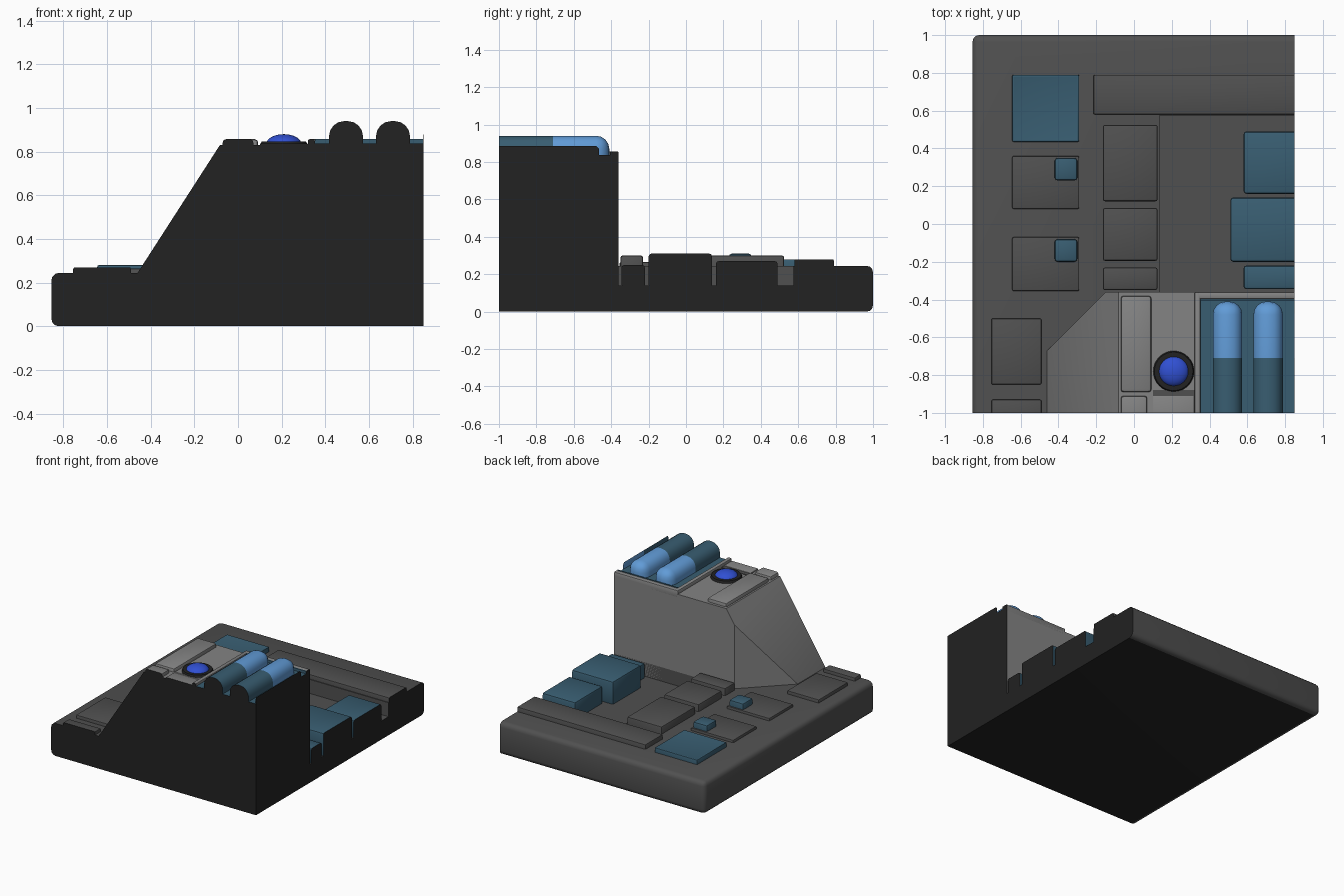
import bpy, bmesh, math
from mathutils import Vector, Matrix

if "Cube" in bpy.data.objects:
    bpy.data.objects.remove(bpy.data.objects["Cube"])


def material(name, r, g, b):
    m = bpy.data.materials.new(name)
    m.use_nodes = True
    m.diffuse_color = (r, g, b, 1)
    m.node_tree.nodes["Principled BSDF"].inputs["Base Color"].default_value = (r, g, b, 1)
    return m


GREY = material("dark grey", .08, .08, .08)
PALE = material("mid grey", .23, .23, .23)
BLACK = material("black", .016, .016, .016)
TEAL = material("dark teal", .04, .11, .165)
SKY = material("light blue", .12, .33, .68)
BLUE = material("button blue", .03, .08, .65)
CUT_X, CUT_Y = .85, -1
FAR = 2          # parts that run past the cut sides reach out to here


def cut(bm, point, normal, keep_both=False):
    """Slice the mesh with a plane and close the opening."""
    geom = bm.verts[:] + bm.edges[:] + bm.faces[:]
    bmesh.ops.bisect_plane(bm, geom=geom, plane_co=point, plane_no=normal,
                           clear_outer=not keep_both)
    if not keep_both:
        open_edges = [e for e in bm.edges if e.is_boundary]
        if open_edges:
            bmesh.ops.holes_fill(bm, edges=open_edges, sides=0)


def finish(bm, name, mat, second=None, split_y=None):
    """Trim at the two cut sides, colour the sections black, make the object."""
    cut(bm, (CUT_X, 0, 0), (1, 0, 0))
    cut(bm, (0, CUT_Y, 0), (0, -1, 0))
    if second:
        cut(bm, (0, split_y, 0), (0, 1, 0), keep_both=True)
    bmesh.ops.recalc_face_normals(bm, faces=bm.faces[:])
    for f in bm.faces:
        c = f.calc_center_median()
        f.normal_update()
        sides = ((f.normal.x > .9 and c.x > CUT_X - .001)
                 or (f.normal.y < -.9 and c.y < CUT_Y + .001)
                 or (f.normal.z < -.9 and c.z < .001))
        f.material_index = 1 if sides else 2 if second and c.y > split_y else 0
    mesh = bpy.data.meshes.new(name)
    bm.to_mesh(mesh)
    bm.free()
    for m in (mat, BLACK, second or mat):
        mesh.materials.append(m)
    ob = bpy.data.objects.new(name, mesh)
    bpy.context.collection.objects.link(ob)
    bpy.ops.object.select_all(action='DESELECT')
    ob.select_set(True)
    bpy.context.view_layer.objects.active = ob
    bpy.ops.object.shade_smooth_by_angle(angle=math.radians(35))
    return ob


def box_mesh(x, y, z, bevel=0, segments=2):
    bm = bmesh.new()
    bmesh.ops.create_cube(bm, size=1)
    for v in bm.verts:
        v.co = Vector([a + (b - a) * (t + .5) for (a, b), t in zip((x, y, z), v.co)])
    if bevel:
        bmesh.ops.bevel(bm, geom=bm.edges[:], offset=bevel, segments=segments,
                        profile=.5, affect='EDGES')
    return bm


def box(name, mat, x, y, z, bevel=.008, segments=2, **kw):
    return finish(box_mesh(x, y, z, bevel, segments), name, mat, **kw)


# Base slab with a sunken bay
base = box("base", GREY, (-.855, FAR), (-FAR, 1), (0, .245), .035, 3)
bay = box_mesh((.135, FAR), (-.36, .575), (.14, 1))
bay_mesh = bpy.data.meshes.new("bay_cutter")
bay.to_mesh(bay_mesh)
bay.free()
bay_mesh.materials.append(GREY)
cutter = bpy.data.objects.new("bay_cutter", bay_mesh)
cutter.hide_render = True
bpy.context.collection.objects.link(cutter)
mod = base.modifiers.new("bay", 'BOOLEAN')
mod.object, mod.operation, mod.solver = cutter, 'DIFFERENCE', 'EXACT'
bpy.ops.object.modifier_apply(modifier="bay")
bpy.data.objects.remove(cutter)

# Blocks standing in the bay
for name, x, y, top in (("front", .58, (-.345, -.22), .25),
                        ("middle", .51, (-.2, .14), .31),
                        ("rear", .58, (.16, .49), .27)):
    box(name + "_bay_block", TEAL, (x, FAR), y, (.13, top), .015)

# Raised deck panels
box("rear_strip", GREY, (-.215, FAR), (.58, .79), (.2, .28))
for i, y in enumerate(((.12, .525), (-.195, .085), (-.35, -.23))):
    box(f"centre_panel_{i + 1}", GREY, (-.165, .125), y, (.13, .3), .012)
for i, y in enumerate(((.08, .36), (-.355, -.07))):
    box(f"switch_panel_{i + 1}", GREY, (-.645, -.29), y, (.2, .265))
    box(f"switch_{i + 1}", TEAL, (-.42, -.3), (y[1] - .13, y[1] - .01), (.2, .31), .015)
for i, y in enumerate(((-.85, -.5), (-FAR, -.93))):
    box(f"side_panel_{i + 1}", GREY, (-.755, -.49), y, (.2, .27))

# Teal screen with a sunken centre
bm = box_mesh((-.645, -.29), (.435, .79), (.2, .28), .008)
top = max(bm.faces, key=lambda f: f.calc_area() * (f.normal.z > .9))
bmesh.ops.inset_region(bm, faces=[top], thickness=.047)
bmesh.ops.translate(bm, verts=top.verts[:], vec=(0, 0, -.008))
finish(bm, "screen", TEAL)

# Tower: sloped profile extruded in y, with one upright corner sliced off
bm = bmesh.new()
profile = ((-.46, .13), (-.46, .245), (-.083, .83), (FAR, .83), (FAR, .13))
face = bm.faces.new([bm.verts.new((x, -FAR, z)) for x, z in profile])
side = bmesh.ops.extrude_face_region(bm, geom=[face])["geom"]
bmesh.ops.translate(bm, vec=(0, FAR - .36, 0),
                    verts=[v for v in side if isinstance(v, bmesh.types.BMVert)])
cut(bm, (-.15, -.36, 0), (-1, 1, 0))
finish(bm, "tower", PALE)

# Tower top trim
box("ridge_rear", PALE, (-.07, .092), (-.89, -.38), (.78, .857), .015)
box("ridge_front", PALE, (-.07, .07), (-FAR, -.91), (.78, .857), .015)
box("button_panel", PALE, (.1, .32), (-FAR, -.91), (.8, .838), .004)
box("panel_groove", GREY, (.1, .32), (-.91, -.88), (.828, .834), 0)
box("tray_side_rim", PALE, (.32, .352), (-FAR, -.36), (.8, .857))
box("tray_rear_rim", PALE, (.32, FAR), (-.398, -.36), (.8, .857))
box("tray_floor", TEAL, (.352, FAR), (-FAR, -.398), (.8, .837), 0)
box("tray_lip", TEAL, (.352, FAR), (-.406, -.398), (.82, .857), 0)

# Rounded two-tone canisters, the third one cut to a sliver
for i in range(3):
    x = .495 + .215 * i
    box(f"canister_{i + 1}", TEAL, (x - .078, x + .078), (-FAR, -.41), (.7, .94),
        .07, 4, second=SKY, split_y=-.71)

# Round button on its collar
spot = Vector((.21, -.78, .836))
bm = bmesh.new()
bmesh.ops.create_cone(bm, cap_ends=True, segments=32, radius1=.11, radius2=.102,
                      depth=.022, matrix=Matrix.Translation(spot))
finish(bm, "button_collar", BLACK)
bm = bmesh.new()
bmesh.ops.create_uvsphere(bm, u_segments=32, v_segments=16, radius=.08,
                          matrix=Matrix.Translation(spot) @ Matrix.Diagonal((1, 1, .55, 1)))
finish(bm, "button", BLUE)
